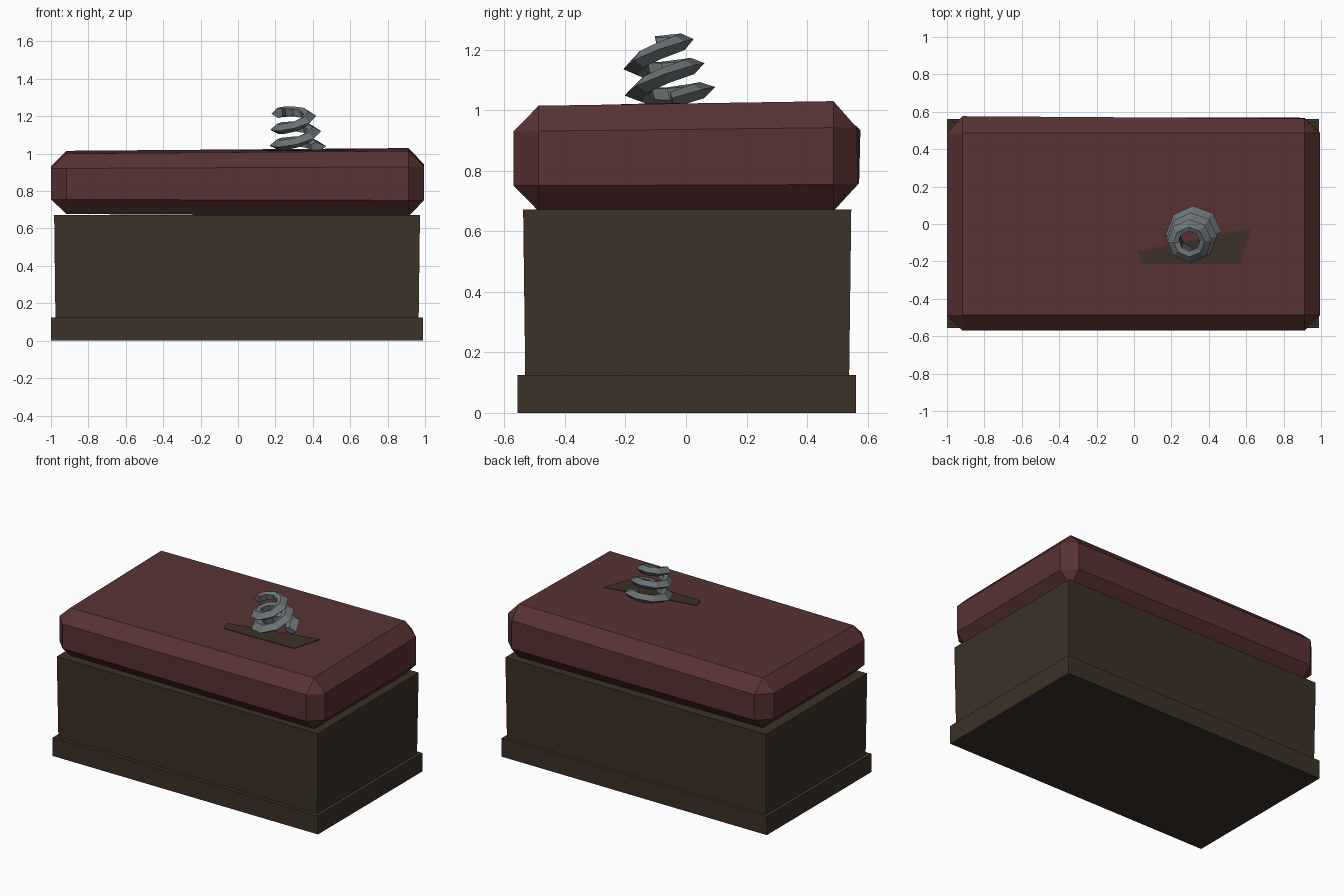
import bpy, bmesh, math

if "Cube" in bpy.data.objects:
    bpy.data.objects.remove(bpy.data.objects["Cube"])


def material(name, rgb):
    m = bpy.data.materials.new(name)
    m.diffuse_color = (*rgb, 1)
    m.use_nodes = True
    m.node_tree.nodes["Principled BSDF"].inputs["Base Color"].default_value = m.diffuse_color
    return m


RED = material("dark red fabric", (0.098, 0.032, 0.032))
BROWN = material("dark brown wood", (0.045, 0.031, 0.020))
GREY = material("steel grey", (0.150, 0.168, 0.175))


def add_object(name, bm, mat):
    bmesh.ops.recalc_face_normals(bm, faces=bm.faces)
    me = bpy.data.meshes.new(name)
    bm.to_mesh(me)
    bm.free()
    me.materials.append(mat)
    ob = bpy.data.objects.new(name, me)
    bpy.context.collection.objects.link(ob)
    return ob


def box(x0, x1, y0, y1, z0, z1, flare=0.0):
    """Box whose top is wider than its base by flare on each side."""
    bm = bmesh.new()
    bmesh.ops.create_cube(bm, size=1)
    for v in bm.verts:
        top = v.co.z > 0
        f = flare if top else 0
        v.co = (x1 + f if v.co.x > 0 else x0 - f,
                y1 + f if v.co.y > 0 else y0 - f,
                z1 if top else z0)
    return bm


# wooden base
add_object("plinth", box(-1.0, 0.99, -0.557, 0.562, 0, 0.125), BROWN)
add_object("base_box", box(-0.976, 0.966, -0.531, 0.539, 0.12, 0.672, 0.007), BROWN)


def cushion_top(x, y):
    return 1.015 + 0.008 * x + 0.0156 * y


# chamfered cushion, slightly crooked
bm = box(-1.0, 0.995, -0.57, 0.57, 0.672, 1.015)
bmesh.ops.bevel(bm, geom=bm.edges[:], offset=0.083, segments=1,
                profile=0.5, affect='EDGES')
for v in bm.verts:
    x, y, z = v.co
    t = (z - 0.672) / 0.343
    v.co.z += t * (0.008 * x + 0.0156 * y) - (1 - t) * 0.006 * x
    if y > 0.5:
        v.co.y -= 0.009 * x * t
add_object("cushion", bm, RED)

# torn patch around the spring
bm = bmesh.new()
outline = [(0.02, -0.145), (0.04, -0.215), (0.57, -0.215), (0.63, -0.02)]
rings = [[bm.verts.new((x, y, cushion_top(x, y) + dz)) for x, y in outline]
         for dz in (-0.003, 0.004)]
bm.faces.new(rings[0])
bm.faces.new(rings[1])
for i in range(4):
    j = (i + 1) % 4
    bm.faces.new((rings[0][i], rings[0][j], rings[1][j], rings[1][i]))
add_object("torn_patch", bm, BROWN)

# leaning coil spring swept from a pointed section (radius factor, height)
SECTION = [(1.0, 0), (0.70, 0.027), (0.48, 0.019), (0.48, -0.019), (0.70, -0.027)]
STEPS, PER_TURN = 20, 8
bm = bmesh.new()
rings = []
for i in range(STEPS + 1):
    turn = i / PER_TURN
    a = 2 * math.pi * turn
    h = 0.083 * turn
    radius = 0.153 - 0.016 * turn
    ring = []
    for k, dz in SECTION:
        dx, dy = k * radius * math.cos(a), k * radius * math.sin(a)
        ring.append(bm.verts.new((0.318 - 0.13 * h + dx - 0.13 * dz,
                                  -0.047 - 0.24 * h + dy - 0.24 * dz,
                                  1.02 + h + dz + 0.13 * dx + 0.24 * dy)))
    rings.append(ring)
n = len(SECTION)
for r, s in zip(rings, rings[1:]):
    for i in range(n):
        j = (i + 1) % n
        bm.faces.new((r[i], r[j], s[j], s[i]))
bm.faces.new(rings[0])
bm.faces.new(rings[-1])
add_object("coil_spring", bm, GREY)
